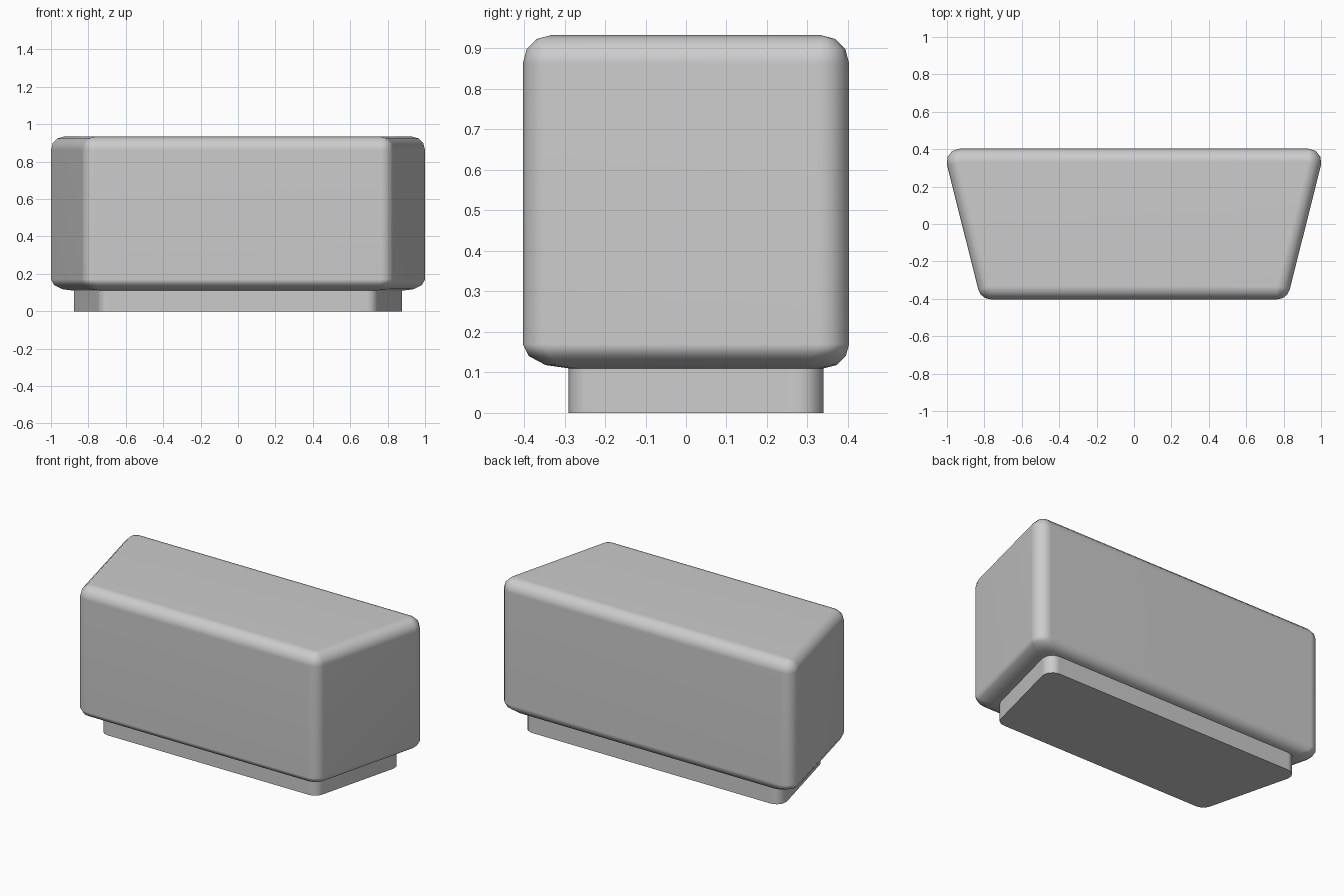
import bpy, bmesh
from math import sin, cos, pi, radians, atan2
from mathutils import Vector

if "Cube" in bpy.data.objects:
    bpy.data.objects.remove(bpy.data.objects["Cube"])

SEG = 3  # segments per rounded edge


def outline(back, front, r):
    """Rounded trapezoid, counter-clockwise, from the right-hand corner centres."""
    tilt = -atan2(back[0] - front[0], back[1] - front[1])
    right = []
    for c, a0, a1 in ((front, -pi / 2, tilt), (back, tilt, pi / 2)):
        for i in range(SEG + 1):
            a = a0 + (a1 - a0) * i / SEG
            right.append(Vector((c[0] + r * cos(a), c[1] + r * sin(a))))
    left = [Vector((-p.x, p.y)) for p in reversed(right)]
    return right + left


def loft(name, rings):
    """Skin a stack of (outline, z) rings and cap both ends."""
    bm = bmesh.new()
    loops = [[bm.verts.new((p.x, p.y, z)) for p in pts] for pts, z in rings]
    n = len(loops[0])
    for lo, hi in zip(loops, loops[1:]):
        for i in range(n):
            j = (i + 1) % n
            bm.faces.new((lo[i], lo[j], hi[j], hi[i]))
    bm.faces.new(loops[0][::-1])
    bm.faces.new(loops[-1])
    bmesh.ops.remove_doubles(bm, verts=bm.verts, dist=1e-5)
    bmesh.ops.recalc_face_normals(bm, faces=bm.faces)
    mesh = bpy.data.meshes.new(name)
    bm.to_mesh(mesh)
    bm.free()
    ob = bpy.data.objects.new(name, mesh)
    bpy.context.collection.objects.link(ob)
    bpy.ops.object.select_all(action='DESELECT')
    ob.select_set(True)
    bpy.context.view_layer.objects.active = ob
    bpy.ops.object.shade_smooth_by_angle(angle=radians(40))
    ob.modifiers.new("Weighted normals", 'WEIGHTED_NORMAL').keep_sharp = True
    return ob


R = 0.07
BACK, FRONT = (0.932, 0.333), (0.765, -0.333)
body_line = outline(BACK, FRONT, R)
base_line = outline((0.82, 0.28), (0.69, -0.23), 0.06)

# Body: underside curves in to the plinth, top edge is rounded over
steps = [pi / 2 * i / SEG for i in range(SEG + 1)]
rings = [([p.lerp(q, 1 - cos(a)) for p, q in zip(body_line, base_line)],
          0.17 - 0.06 * sin(a)) for a in reversed(steps)]
rings += [(outline(BACK, FRONT, R * cos(a)), 0.863 + R * sin(a)) for a in steps]
loft("body", rings)

# Plinth
loft("plinth", [(base_line, 0.0), (base_line, 0.11)])
